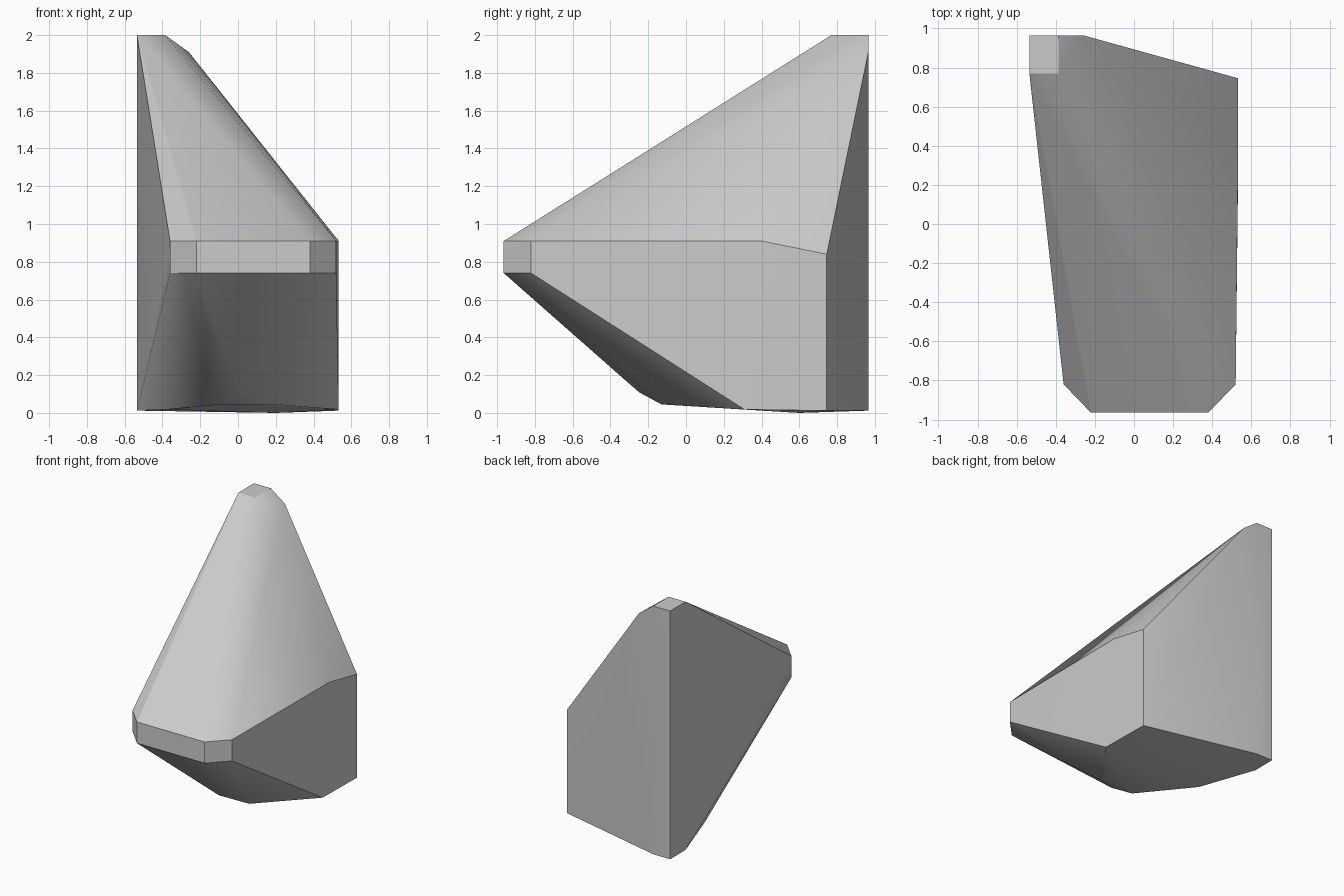
import bpy, bmesh, math

cube = bpy.data.objects.get("Cube")
if cube:
    bpy.data.objects.remove(cube, do_unlink=True)

# Single stone colour
stone = bpy.data.materials.new("grey_stone")
stone.use_nodes = True
grey = (0.6, 0.6, 0.6, 1)
stone.diffuse_color = grey
stone.node_tree.nodes["Principled BSDF"].inputs["Base Color"].default_value = grey

# Chamfered nose, a band between two heights
nose = [(-.36, -.82), (-.22, -.965), (.38, -.965), (.52, -.82)]
corners = [(x, y, z) for x, y in nose for z in (.74, .91)]

# Tall rear corner post, from base to peak
post = [(-.535, .77), (-.535, .965), (-.385, .965)]
corners += [(x, y, z) for x, y in post for z in (.012, 2)]
corners += [(-.385, .77, 2), (-.26, .965, 1.91)]

# Upright side wall
wall = [(.4, .91), (.745, .84), (.745, .012), (.31, .018)]
corners += [(.533, y, z) for y, z in wall]

# Slightly rounded underside
corners += [(-.38, .3, .018), (-.09, -.13, .045), (.19, -.13, .045),
            (.01, -.25, .11), (.2, .6, 0)]

# Faceted rock: the convex skin around all corners
bm = bmesh.new()
for co in corners:
    bm.verts.new(co)
hull = bmesh.ops.convex_hull(bm, input=bm.verts)
loose = {v for v in bm.verts if not v.link_faces}
bmesh.ops.delete(bm, geom=list(loose), context='VERTS')
bmesh.ops.dissolve_limit(bm, angle_limit=math.radians(.5),
                         verts=bm.verts, edges=bm.edges)
bmesh.ops.recalc_face_normals(bm, faces=bm.faces)
mesh = bpy.data.meshes.new("rock")
bm.to_mesh(mesh)
bm.free()
mesh.materials.append(stone)
rock = bpy.data.objects.new("rock", mesh)
bpy.context.collection.objects.link(rock)

# Soft shading over shallow creases only
bpy.context.view_layer.objects.active = rock
rock.select_set(True)
bpy.ops.object.shade_smooth_by_angle(angle=math.radians(30))
